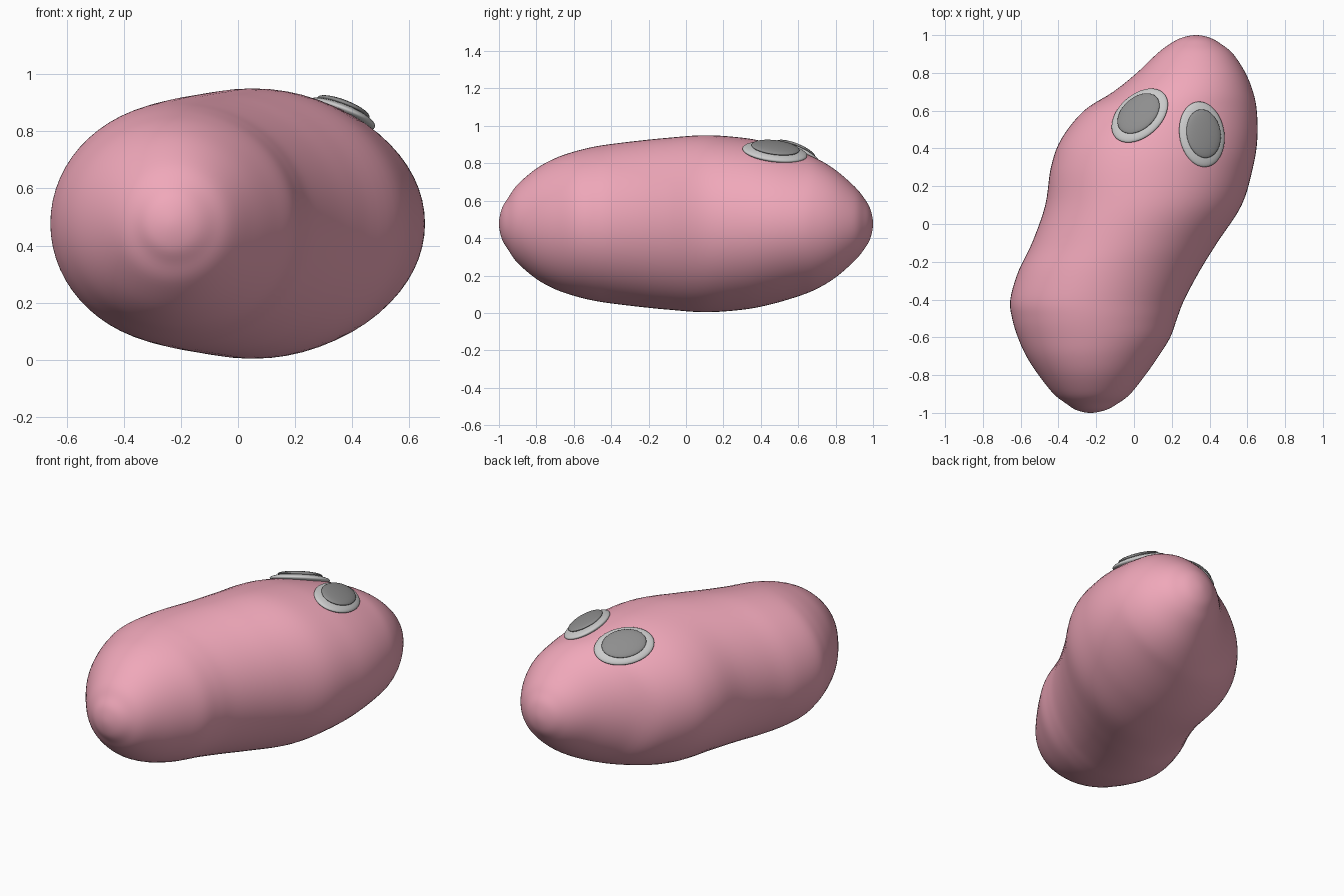
import bpy, bmesh, math
from mathutils import Vector, Matrix
from mathutils.bvhtree import BVHTree

if "Cube" in bpy.data.objects:
    bpy.data.objects.remove(bpy.data.objects["Cube"])

MID = 0.477   # height of the body's centre line


def material(name, rgb):
    m = bpy.data.materials.new(name)
    m.diffuse_color = (*rgb, 1)
    m.use_nodes = True
    m.node_tree.nodes["Principled BSDF"].inputs["Base Color"].default_value = m.diffuse_color
    return m


def add_object(name, bm, mat=None):
    for f in bm.faces:
        f.smooth = True
    me = bpy.data.meshes.new(name)
    bm.to_mesh(me)
    bm.free()
    ob = bpy.data.objects.new(name, me)
    bpy.context.collection.objects.link(ob)
    if mat:
        me.materials.append(mat)
    return ob


def catmull(p0, p1, p2, p3, t):
    return [0.5 * (2 * b + (c - a) * t + (2 * a - 5 * b + 4 * c - d) * t * t
                   + (3 * b - a - 3 * c + d) * t ** 3)
            for a, b, c, d in zip(p0, p1, p2, p3)]


# Body: elliptical slices along y (y, left x, right x, half height)
rows = [
    (-1.0, -0.23, -0.23, 0.0), (-0.985, -0.305, -0.15, 0.08),
    (-0.95, -0.36, -0.085, 0.14), (-0.9, -0.425, -0.02, 0.21),
    (-0.8, -0.505, 0.06, 0.295), (-0.7, -0.57, 0.13, 0.35),
    (-0.6, -0.615, 0.192, 0.385), (-0.5, -0.645, 0.228, 0.41),
    (-0.4, -0.655, 0.267, 0.426), (-0.25, -0.612, 0.347, 0.444),
    (-0.1, -0.54, 0.44, 0.459), (0.1, -0.47, 0.57, 0.473),
    (0.3, -0.44, 0.63, 0.46), (0.45, -0.385, 0.653, 0.432),
    (0.6, -0.265, 0.65, 0.388), (0.7, -0.11, 0.63, 0.348),
    (0.8, 0.015, 0.59, 0.287), (0.9, 0.12, 0.525, 0.2),
    (0.95, 0.185, 0.465, 0.14), (0.985, 0.25, 0.405, 0.08),
    (1.0, 0.33, 0.33, 0.0),
]


def mirrored(r):
    # phantom row past a pole, so the ends close round
    return (r[0], r[2], r[1], -r[3])


pts = [mirrored(rows[1])] + rows + [mirrored(rows[-2])]
SEG, SUB = 64, 5
bm = bmesh.new()
rings = []
for i in range(1, len(pts) - 2):
    for k in range(SUB):
        if i == 1 and k == 0:
            continue
        y, xl, xr, h = catmull(*pts[i - 1:i + 3], k / SUB)
        cx, w = (xl + xr) / 2, (xr - xl) / 2
        rings.append([bm.verts.new((cx + w * math.cos(a), y, MID + h * math.sin(a)))
                      for a in (2 * math.pi * s / SEG for s in range(SEG))])
for r0, r1 in zip(rings, rings[1:]):
    for s in range(SEG):
        n = (s + 1) % SEG
        bm.faces.new((r0[s], r0[n], r1[n], r1[s]))
for ring, r in ((rings[0], rows[0]), (rings[-1], rows[-1])):
    tip = bm.verts.new((r[1], r[0], MID))
    for s in range(SEG):
        bm.faces.new((ring[s], ring[(s + 1) % SEG], tip))
bmesh.ops.recalc_face_normals(bm, faces=bm.faces[:])
tree = BVHTree.FromBMesh(bm)
add_object("body", bm, material("pink", (0.87, 0.39, 0.49)))


# Eyes: flattened ellipsoids resting on the body surface
def disc(name, origin, frame, lift, size, mat=None):
    bm = bmesh.new()
    bmesh.ops.create_uvsphere(bm, u_segments=48, v_segments=24, radius=1)
    bm.transform(Matrix.Translation(origin + frame.col[2] * lift)
                 @ frame.to_4x4() @ Matrix.Diagonal((*size, 1)))
    add_object(name, bm, mat)


dark = material("dark", (0.27, 0.27, 0.27))
for side, x, y, angle in (("left", 0.03, 0.575, 50), ("right", 0.36, 0.475, 95)):
    spot, normal, _, _ = tree.ray_cast(Vector((x, y, 3)), Vector((0, 0, -1)))
    a = math.radians(angle)
    along = Vector((math.cos(a), math.sin(a), 0))
    along = (along - normal * along.dot(normal)).normalized()
    frame = Matrix((along, normal.cross(along), normal)).transposed()
    disc(side + "_eye_white", spot, frame, -0.002, (0.175, 0.128, 0.03))
    disc(side + "_pupil", spot, frame, 0.024, (0.13, 0.097, 0.02), dark)
